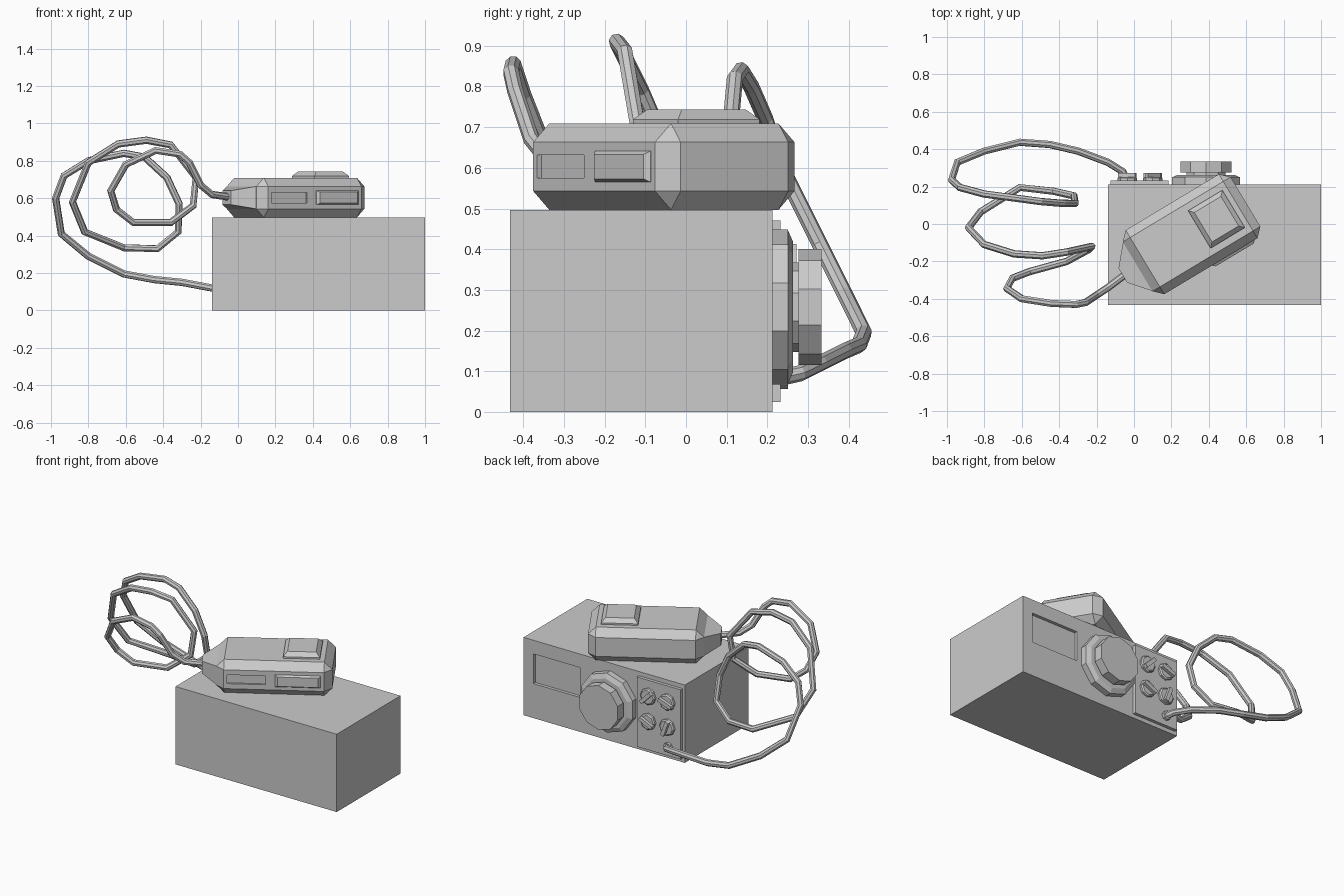
import bpy, bmesh
from math import radians, pi
from mathutils import Matrix, Vector

if "Cube" in bpy.data.objects:
    bpy.data.objects.remove(bpy.data.objects["Cube"])

BACK = 0.212  # y of the rear control face


def finish(name, bm, matrix=Matrix()):
    bmesh.ops.recalc_face_normals(bm, faces=bm.faces)
    mesh = bpy.data.meshes.new(name)
    bm.to_mesh(mesh)
    bm.free()
    ob = bpy.data.objects.new(name, mesh)
    ob.matrix_world = matrix
    bpy.context.collection.objects.link(ob)
    return ob


def block(name, lo, hi, matrix=Matrix(), bevel=0):
    bm = bmesh.new()
    bmesh.ops.create_cube(bm, size=1)
    lo, hi = Vector(lo), Vector(hi)
    for v in bm.verts:
        v.co = [(a + b) / 2 + c * (b - a) for a, b, c in zip(lo, hi, v.co)]
    if bevel:
        bmesh.ops.bevel(bm, geom=bm.edges[:], offset=bevel, segments=1,
                        affect='EDGES', profile=0.5)
    return finish(name, bm, matrix)


def loft(name, rings, matrix=Matrix()):
    """Skin a list of equal-length point rings and cap both ends."""
    bm = bmesh.new()
    loops = [[bm.verts.new(p) for p in r] for r in rings]
    n = len(loops[0])
    for a, b in zip(loops, loops[1:]):
        for i in range(n):
            bm.faces.new((a[i], a[(i + 1) % n], b[(i + 1) % n], b[i]))
    bm.faces.new(loops[0])
    bm.faces.new(loops[-1])
    return finish(name, bm, matrix)


def rect(a, b, h):
    return [(-a, -b, h), (a, -b, h), (a, b, h), (-a, b, h)]


def turned(name, x, z, profile, sides):
    """Low-poly turned part facing +y; profile holds (radius, y) pairs."""
    face = Matrix.Translation((x, 0, z)) @ Matrix.Rotation(-pi / 2, 4, 'X')
    rings = []
    for r, y in profile:
        rings.append([Matrix.Rotation(2 * pi * i / sides, 3, 'Z') @ Vector((0, r, y))
                      for i in range(sides)])
    return loft(name, rings, face)


def cut(target, cutter):
    cutter.hide_render = True
    cutter.hide_viewport = False
    cutter.display_type = 'WIRE'
    mod = target.modifiers.new("recess", 'BOOLEAN')
    mod.operation = 'DIFFERENCE'
    mod.solver = 'EXACT'
    mod.object = cutter


# Main housing with recessed display window
housing = block("housing", (-0.14, -0.432, 0), (1, BACK, 0.497))
cut(housing, block("display_cutter", (0.60, BACK - 0.02, 0.22), (0.93, BACK + 0.1, 0.41)))

# Rear control plate
block("control_plate", (-0.125, BACK - 0.01, 0.025), (0.185, BACK + 0.02, 0.47))

# Large dial: chamfered base, neck and knob
turned("dial", 0.385, 0.258,
       [(0.19, BACK - 0.01), (0.19, 0.25), (0.16, 0.263), (0.11, 0.263),
        (0.11, 0.276), (0.142, 0.276), (0.142, 0.333)], 10)

# Four small selector knobs with grip bars
for i, (x, z, ang) in enumerate([(0.1, 0.37, 45), (-0.035, 0.37, -20),
                                 (0.1, 0.21, -25), (-0.035, 0.21, 70)]):
    turned(f"selector_{i}", x, z, [(0.052, BACK + 0.01), (0.052, 0.245), (0.044, 0.252)], 8)
    m = Matrix.Translation((x, 0, z)) @ Matrix.Rotation(radians(ang), 4, 'Y')
    block(f"selector_grip_{i}", (-0.048, 0.245, -0.012), (0.048, 0.272, 0.012), m)

# Cable socket
turned("cable_socket", -0.04, 0.085, [(0.028, BACK + 0.01), (0.028, 0.25)], 8)

# Handset lying at an angle on the housing
H = Matrix.Translation((0.315, -0.05, 0.603)) @ Matrix.Rotation(radians(31), 4, 'Z')
handset = block("handset", (-0.345, -0.2, -0.106), (0.328, 0.2, 0.106), H, 0.046)
cut(handset, block("grille_cutter", (-0.28, -0.3, -0.028), (-0.056, -0.188, 0.028), H))

# Raised pads on the top and side of the handset
loft("top_pad", [rect(0.107, 0.117, -0.01), rect(0.107, 0.117, 0.01), rect(0.083, 0.092, 0.034)],
     H @ Matrix.Translation((0.147, 0, 0.106)))
loft("side_button", [rect(0.132, 0.038, -0.01), rect(0.132, 0.038, 0.002), rect(0.118, 0.03, 0.014)],
     H @ Matrix.Translation((0.132, -0.2, 0)) @ Matrix.Rotation(pi / 2, 4, 'X'))

# Tapered strain relief at the cable end
loft("strain_relief", [rect(0.06, 0.152, -0.01), rect(0.06, 0.152, 0), rect(0.038, 0.045, 0.092)],
     H @ Matrix.Translation((-0.345, 0, 0)) @ Matrix.Rotation(-pi / 2, 4, 'Y'))

# Coiled cable from handset to socket
path = [(-0.04, -0.265, 0.605), (-0.14, -0.34, 0.62), (-0.20, -0.38, 0.67), (-0.26, -0.42, 0.79),
        (-0.31, -0.43, 0.835), (-0.44, -0.425, 0.855), (-0.60, -0.40, 0.78),
        (-0.68, -0.345, 0.64), (-0.65, -0.29, 0.54), (-0.56, -0.255, 0.47),
        (-0.36, -0.20, 0.47), (-0.24, -0.135, 0.56), (-0.225, -0.12, 0.71),
        (-0.36, -0.15, 0.885), (-0.49, -0.17, 0.91), (-0.64, -0.16, 0.89),
        (-0.80, -0.11, 0.79), (-0.885, -0.02, 0.58), (-0.82, 0.065, 0.42),
        (-0.61, 0.195, 0.335), (-0.43, 0.175, 0.33), (-0.32, 0.15, 0.42),
        (-0.315, 0.11, 0.57), (-0.38, 0.11, 0.71), (-0.50, 0.12, 0.82),
        (-0.61, 0.135, 0.84), (-0.80, 0.16, 0.80), (-0.93, 0.195, 0.72),
        (-0.975, 0.235, 0.60), (-0.945, 0.33, 0.41), (-0.80, 0.39, 0.29),
        (-0.61, 0.437, 0.195), (-0.45, 0.425, 0.165), (-0.30, 0.39, 0.15),
        (-0.14, 0.33, 0.12), (-0.06, 0.28, 0.095), (-0.04, 0.235, 0.085)]
curve = bpy.data.curves.new("cable", 'CURVE')
curve.dimensions = '3D'
curve.bevel_depth = 0.02
curve.bevel_resolution = 2
curve.use_fill_caps = True
spline = curve.splines.new('POLY')
spline.points.add(len(path) - 1)
for p, co in zip(spline.points, path):
    p.co = (*co, 1)
spline.use_smooth = False
bpy.context.collection.objects.link(bpy.data.objects.new("cable", curve))
